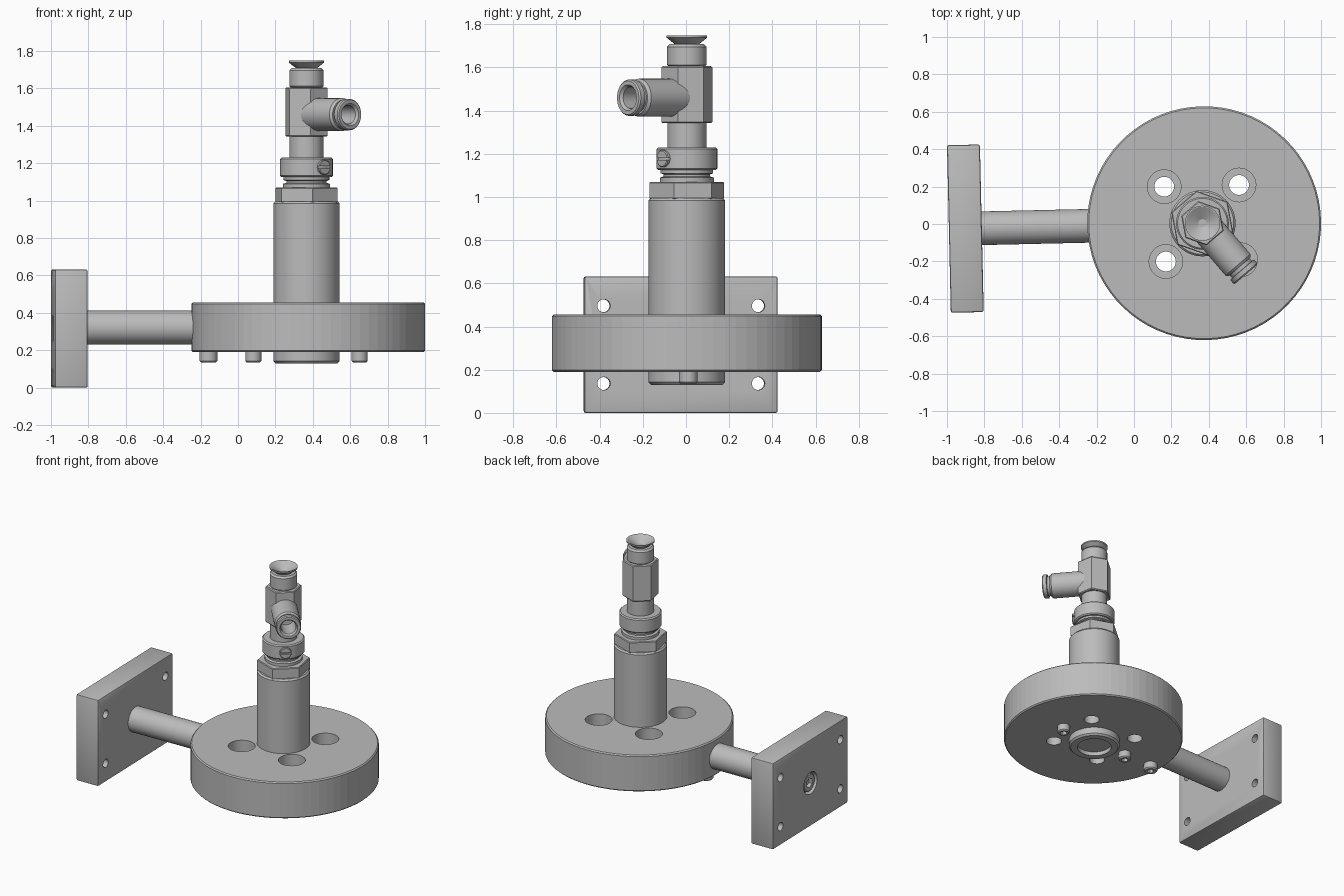
import bpy, bmesh, math
from mathutils import Matrix

cube = bpy.data.objects.get("Cube")
if cube:
    bpy.data.objects.remove(cube, do_unlink=True)

grey = bpy.data.materials.new("machined_grey")
grey.use_nodes = True
COLOUR = (0.5, 0.5, 0.5, 1)
grey.diffuse_color = COLOUR
grey.node_tree.nodes["Principled BSDF"].inputs["Base Color"].default_value = COLOUR

move = lambda x, y, z: Matrix.Translation((x, y, z))
turn = lambda deg, axis: Matrix.Rotation(math.radians(deg), 4, axis)

AXIS = move(0.366, 0.004, 0)          # centre line of the column
BASE = AXIS @ turn(1.3, 'Z')          # slightly turned mount
SIDE = AXIS @ turn(-49.5, 'Z')        # direction of the side port
ALONG_X = turn(90, 'Y')               # lathe axis laid along +x


def finish(name, bm, matrix, smooth=True):
    bmesh.ops.recalc_face_normals(bm, faces=bm.faces[:])
    mesh = bpy.data.meshes.new(name)
    bm.to_mesh(mesh)
    bm.free()
    mesh.materials.append(grey)
    ob = bpy.data.objects.new(name, mesh)
    bpy.context.collection.objects.link(ob)
    ob.matrix_world = matrix
    if smooth:
        shade(ob)
    return ob


def activate(ob):
    bpy.ops.object.select_all(action='DESELECT')
    ob.select_set(True)
    bpy.context.view_layer.objects.active = ob


def shade(ob):
    activate(ob)
    bpy.ops.object.shade_smooth_by_angle(angle=math.radians(30))


def lathe(name, profile, matrix, sides=48, smooth=True):
    """Spin (radius, height) points around the local z axis."""
    bm = bmesh.new()
    pts = [bm.verts.new((r, 0, z)) for r, z in profile]
    edges = [bm.edges.new(pair) for pair in zip(pts, pts[1:])]
    bmesh.ops.spin(bm, geom=pts + edges, cent=(0, 0, 0), axis=(0, 0, 1),
                   angle=math.tau, steps=sides, use_merge=True)
    bmesh.ops.remove_doubles(bm, verts=bm.verts[:], dist=1e-5)
    return finish(name, bm, matrix, smooth)


def rod(name, r, z0, z1, matrix, sides=48, bevel=0.0, smooth=True):
    profile = [(0, z0), (r - bevel, z0), (r, z0 + bevel),
               (r, z1 - bevel), (r - bevel, z1), (0, z1)]
    return lathe(name, profile, matrix, sides, smooth)


def box(name, size, matrix, bevel=0.0):
    bm = bmesh.new()
    bmesh.ops.create_cube(bm, size=1, matrix=Matrix.Diagonal((*size, 1)))
    if bevel:
        bmesh.ops.bevel(bm, geom=bm.edges[:], offset=bevel, segments=2,
                        profile=0.5, affect='EDGES')
    return finish(name, bm, matrix)


def cut(ob, cutters, smooth=True):
    for cutter in cutters:
        activate(ob)
        mod = ob.modifiers.new("cut", 'BOOLEAN')
        mod.operation, mod.solver, mod.object = 'DIFFERENCE', 'EXACT', cutter
        bpy.ops.object.modifier_apply(modifier=mod.name)
        bpy.data.objects.remove(cutter, do_unlink=True)
    if smooth:
        shade(ob)


# Round flange with four counterbored bolt holes
MID = 0.322
flange = rod("flange_disc", 0.625, 0.19, 0.456, BASE @ move(0.009, 0, 0), 72, 0.008, False)
cutters = []
for k in range(4):
    spot = BASE @ turn(45 + 90 * k, 'Z') @ move(0.283, 0, 0)
    cutters.append(lathe("bolt_hole", [(0, 0.1), (0.053, 0.1), (0.053, 0.3),
                                       (0.09, 0.3), (0.09, 0.5), (0, 0.5)], spot, 32))
cut(flange, cutters, False)

# Socket set screws under the flange
for x, r in ((-0.524, 0.048), (-0.284, 0.043), (0.284, 0.043)):
    screw = rod("set_screw", r, 0.135, 0.2, BASE @ move(x, 0, 0), 24, 0.008)
    cut(screw, [rod("socket", 0.024, 0.1, 0.165, BASE @ move(x, 0, 0), 6)])

# Arm and wall plate
rod("arm", 0.09, -1.2, -0.6, BASE @ move(0, 0, MID) @ ALONG_X)
PLATE = BASE @ move(-1.268, 0, 0.316)
plate = box("wall_plate", (0.176, 0.896, 0.632), PLATE, 0.01)
holes = [rod("plate_hole", 0.03, -0.2, 0.2, PLATE @ move(0, y, z) @ ALONG_X, 24)
         for y in (-0.358, 0.358) for z in (-0.18, 0.18)]
holes.append(rod("counterbore", 0.08, -0.2, -0.05, PLATE @ ALONG_X, 32))
cut(plate, holes)
head = rod("arm_screw", 0.066, -0.08, -0.04, PLATE @ ALONG_X, 32, 0.006)
cut(head, [rod("socket", 0.035, -0.1, -0.055, PLATE @ ALONG_X, 6)])

# Column passing through the flange, recessed at the bottom
lathe("column", [(0, 0.16), (0.118, 0.16), (0.118, 0.13), (0.165, 0.13), (0.177, 0.142),
                 (0.177, 0.985), (0.167, 0.996), (0, 0.996)], AXIS, 64)

# Hex nut with a grooved neck and clamp collar
rod("hex_nut", 0.176, 0.99, 1.07, AXIS @ turn(-19.5, 'Z'), 6, 0.005)
lathe("neck", [(0, 1.06), (0.125, 1.06), (0.125, 1.09), (0.108, 1.095), (0.108, 1.105),
               (0.122, 1.11), (0.122, 1.14), (0, 1.14)], AXIS)
rod("clamp_collar", 0.141, 1.125, 1.23, AXIS, 48, 0.008)
HEAD = SIDE @ move(0, 0, 1.178) @ ALONG_X
clamp = rod("clamp_screw", 0.04, 0.1, 0.153, HEAD, 24, 0.004)
cut(clamp, [box("slot", (0.012, 0.1, 0.03), HEAD @ move(0, 0, 0.153))])

# Tee fitting: stem, hex body, top cap
rod("tee_stem", 0.09, 1.22, 1.36, AXIS)
rod("tee_body", 0.12, 1.342, 1.606, AXIS @ turn(-19.5, 'Z'), 6, 0.006)
rod("top_cap", 0.091, 1.6, 1.708, AXIS, 48, 0.012)

# Flared release cup with a conical hollow
lathe("release_cup", [(0, 1.69), (0.056, 1.69), (0.056, 1.708), (0.094, 1.738), (0.094, 1.748),
                      (0.088, 1.748), (0.022, 1.708), (0.022, 1.695), (0, 1.695)], AXIS)

# Side port with a grooved release ring and open bore
lathe("side_port", [(0, 0.02), (0.088, 0.02), (0.088, 0.292), (0.078, 0.306), (0.07, 0.306),
                    (0.07, 0.325), (0.084, 0.327), (0.084, 0.352), (0.078, 0.359),
                    (0.06, 0.359), (0.05, 0.345), (0.05, 0.2), (0, 0.2)],
      SIDE @ move(0, 0, 1.46) @ ALONG_X)
